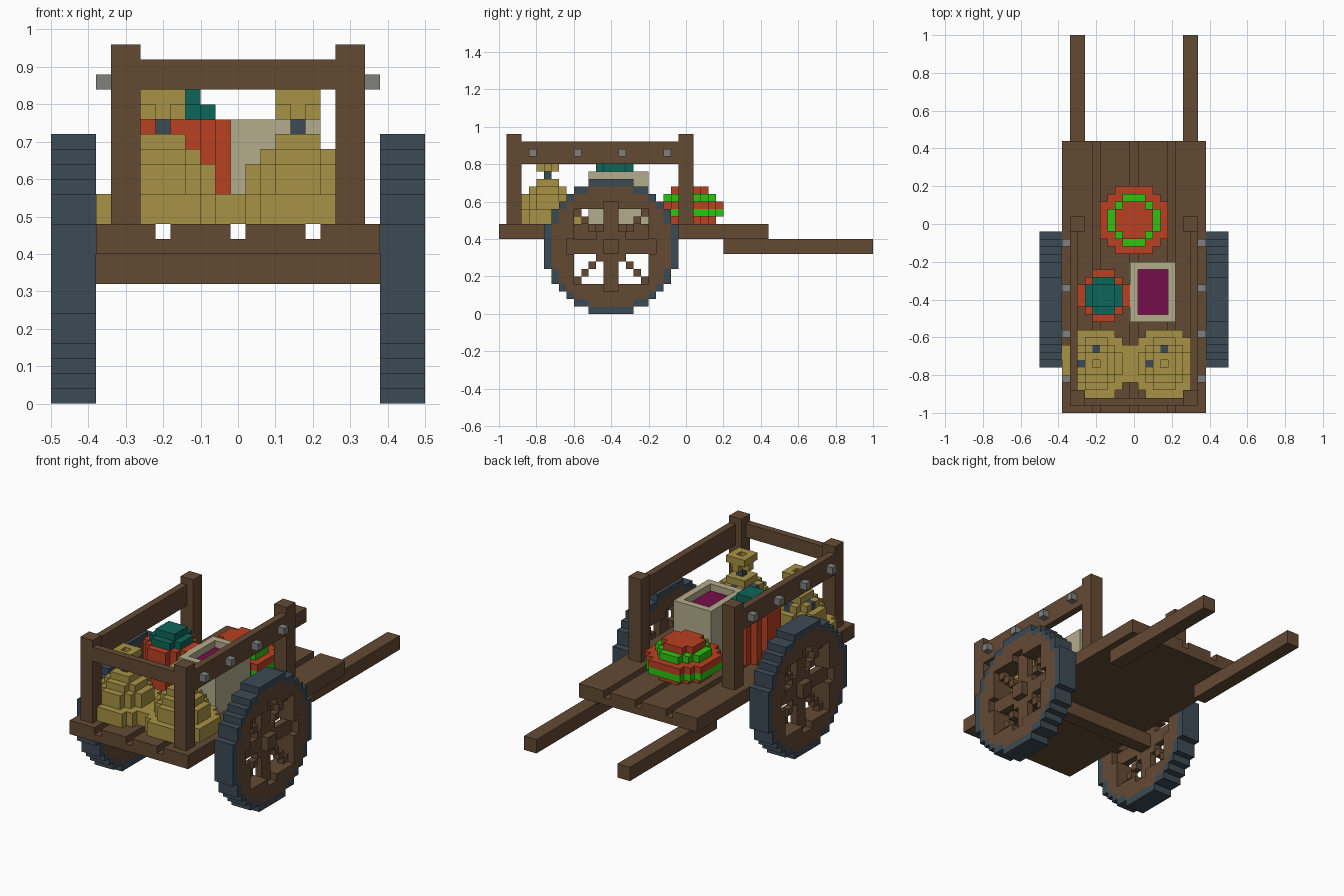
import bpy
import bmesh

if "Cube" in bpy.data.objects:
    bpy.data.objects.remove(bpy.data.objects["Cube"], do_unlink=True)

U = 0.04  # block size


def material(name, r, g, b):
    m = bpy.data.materials.new(name)
    m.use_nodes = True
    m.diffuse_color = (r, g, b, 1)
    m.node_tree.nodes["Principled BSDF"].inputs["Base Color"].default_value = (r, g, b, 1)
    return m


wood = material("brown wood", 0.127, 0.068, 0.034)
slate = material("slate blue", 0.045, 0.069, 0.089)
straw = material("sack yellow", 0.39, 0.29, 0.058)
red = material("warm red", 0.49, 0.051, 0.016)
green = material("bright green", 0.026, 0.55, 0.005)
teal = material("deep teal", 0.004, 0.133, 0.102)
stone = material("pale stone", 0.456, 0.413, 0.262)
purple = material("dark magenta", 0.181, 0.004, 0.072)
metal = material("grey metal", 0.216, 0.216, 0.21)


def finish(name, bm, mats):
    bmesh.ops.recalc_face_normals(bm, faces=bm.faces)
    mesh = bpy.data.meshes.new(name)
    bm.to_mesh(mesh)
    bm.free()
    for m in mats:
        mesh.materials.append(m)
    ob = bpy.data.objects.new(name, mesh)
    bpy.context.collection.objects.link(ob)
    return ob


def box(name, x, y, z, mat):
    """Box from (low, high) ranges on each axis."""
    bm = bmesh.new()
    bmesh.ops.create_cube(bm, size=1)
    for v in bm.verts:
        v.co = [r[0] if c < 0 else r[1] for c, r in zip(v.co, (x, y, z))]
    return finish(name, bm, [mat])


def disc(n):
    """Blocky disc n cells wide, as lower corners of its cells."""
    h = n / 2
    return {(i - h, j - h) for i in range(n) for j in range(n)
            if (i + 0.5 - h) ** 2 + (j + 0.5 - h) ** 2 <= h * h}


def square(w, d):
    return {(i - w / 2, j - d / 2) for i in range(w) for j in range(d)}


def stack(name, centre, layers, along_x=False):
    """Blocky object made of extruded cell layers: (cells, low, high, material)."""
    bm = bmesh.new()
    mats = []
    for cells, low, high, mat in layers:
        if mat not in mats:
            mats.append(mat)
        grid = {}

        def vert(i, j):
            if (i, j) not in grid:
                a, b = centre[0] + i * U, centre[1] + j * U
                grid[i, j] = bm.verts.new((low, a, b) if along_x else (a, b, low))
            return grid[i, j]

        faces = [bm.faces.new((vert(i, j), vert(i + 1, j), vert(i + 1, j + 1), vert(i, j + 1)))
                 for i, j in sorted(cells)]
        out = bmesh.ops.extrude_face_region(bm, geom=faces, use_keep_orig=True)["geom"]
        for g in out:
            if isinstance(g, bmesh.types.BMVert):
                g.co[0 if along_x else 2] = high
            elif isinstance(g, bmesh.types.BMFace):
                for v in g.verts:
                    for f in v.link_faces:
                        f.material_index = mats.index(mat)
        for f in faces:
            f.material_index = mats.index(mat)
    return finish(name, bm, mats)


# Deck with four planks, and the axle below
box("deck_base", (-0.38, 0.38), (-1, 0.44), (0.40, 0.44), wood)
for k in range(4):
    x0 = -0.38 if k == 0 else -0.38 + 0.2 * k
    box(f"deck_plank_{k + 1}", (x0, x0 + 0.16), (-1, 0.44), (0.44, 0.48), wood)
box("axle", (-0.38, 0.38), (-0.44, -0.36), (0.32, 0.40), wood)

# Wheel cells: tyre, rim and spokes
tyre = disc(18) - disc(16)
spokes = {c for c in square(12, 12) if c[0] in (-1, 0) or c[1] in (-1, 0)}
rim = disc(16) - square(10, 10) - spokes
spokes |= {c for c in square(10, 10) if c[0] == c[1] or c[0] == -1 - c[1]}
hub = square(2, 2)
spokes -= hub


def span(s, a, b):
    return tuple(sorted((s * a, s * b)))


for side, s in (("left", 1), ("right", -1)):
    full, mid = span(s, 0.38, 0.50), span(s, 0.42, 0.46)
    stack(f"{side}_wheel", (-0.4, 0.36),
          [(tyre, *full, slate), (rim, *full, wood), (spokes, *mid, wood), (hub, *full, wood)],
          along_x=True)
    # Shafts, posts, side rails and their bolts
    box(f"{side}_shaft", span(s, 0.26, 0.34), (0.2, 1), (0.32, 0.40), wood)
    for end, y in (("front", -0.96), ("back", -0.04)):
        box(f"{side}_{end}_post", span(s, 0.26, 0.34), (y, y + 0.08), (0.48, 0.96), wood)
    box(f"{side}_rail", span(s, 0.30, 0.34), (-0.88, -0.04), (0.80, 0.92), wood)
    for k in range(4):
        y = -0.84 + 0.24 * k
        box(f"{side}_bolt_{k + 1}", span(s, 0.34, 0.38), (y, y + U), (0.84, 0.88), metal)
box("front_rail", (-0.26, 0.26), (-0.96, -0.92), (0.84, 0.92), wood)

# Tied sacks with loose rope ends
cross = {c for c in square(3, 3) if -0.5 in c}
for side, x, tail in (("right", -0.2, {(-2.5, -0.5), (-0.5, 1.5)}),
                      ("left", 0.16, {(-2.5, -0.5), (-0.5, 1.5)})):
    stack(f"{side}_sack", (x, -0.74), [
        (disc(9), 0.48, 0.56, straw),
        (disc(7), 0.56, 0.64, straw),
        (disc(5) - tail, 0.64, 0.68, straw),
        (tail, 0.64, 0.68, slate),
        (disc(3), 0.68, 0.72, straw),
        (square(1, 1), 0.72, 0.76, slate),
        (cross, 0.76, 0.80, straw),
        (square(3, 3) - square(1, 1), 0.80, 0.84, straw)])

# Lidded jar
stack("jar", (-0.16, -0.38), [
    (disc(7), 0.48, 0.76, red),
    (disc(5), 0.76, 0.80, teal),
    (disc(3), 0.80, 0.84, teal)])

# Open crate filled with dye
stack("crate", (0.10, -0.36), [
    (square(6, 8) - square(4, 6), 0.48, 0.76, stone),
    (square(4, 6), 0.48, 0.72, purple)])

# Striped gourd
stack("gourd", (0, 0.02), [
    (disc(7), 0.48, 0.52, red),
    (disc(9), 0.52, 0.56, green),
    (disc(9), 0.56, 0.60, red),
    (disc(7), 0.60, 0.64, green),
    (disc(5), 0.64, 0.68, red)])
